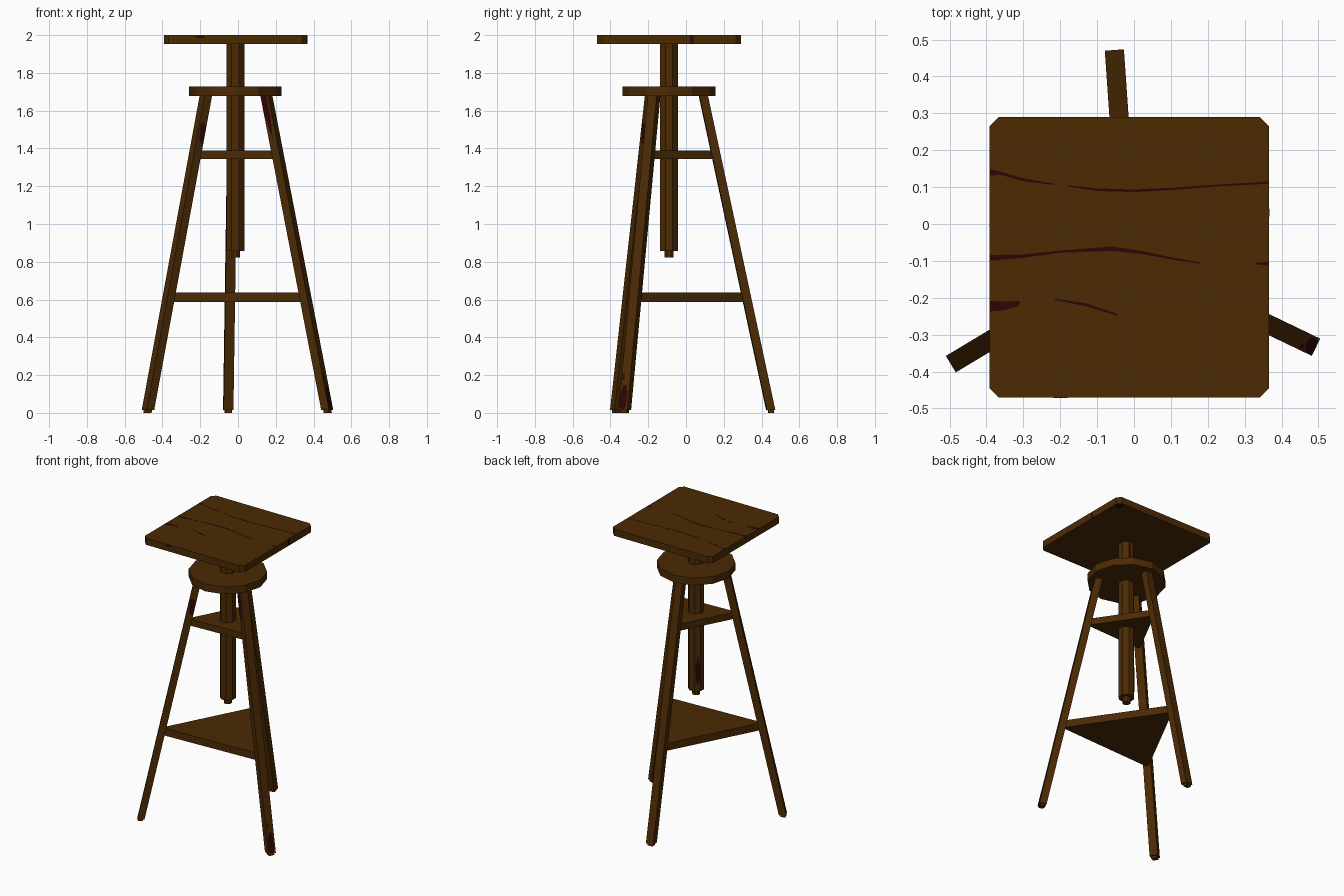
import bpy, bmesh, math
from mathutils import Vector

if "Cube" in bpy.data.objects:
    bpy.data.objects.remove(bpy.data.objects["Cube"])

CX, CY = -0.014, -0.09          # axis of the stand
ANGLES = {"back": 94, "left": 211, "right": 334.3}
Z_TOP = 1.685


def material(name, rgb):
    m = bpy.data.materials.new(name)
    m.diffuse_color = (*rgb, 1)
    m.use_nodes = True
    m.node_tree.nodes["Principled BSDF"].inputs["Base Color"].default_value = m.diffuse_color
    return m


WOOD = material("dark brown wood", (0.072, 0.0235, 0.0012))
STAIN = material("deep red brown stain", (0.028, 0.0012, 0.0018))


def make(name, verts, faces, mat=WOOD):
    me = bpy.data.meshes.new(name)
    me.from_pydata([tuple(v) for v in verts], [], faces)
    bm = bmesh.new()
    bm.from_mesh(me)
    if len(faces) > 1:
        bmesh.ops.recalc_face_normals(bm, faces=bm.faces)
    bm.to_mesh(me)
    bm.free()
    me.materials.append(mat)
    ob = bpy.data.objects.new(name, me)
    bpy.context.collection.objects.link(ob)
    return ob


def loft(name, low, high, mat=WOOD):
    """Solid between two matching outlines."""
    n = len(low)
    faces = [tuple(range(n))[::-1], tuple(range(n, 2 * n))]
    faces += [(i, (i + 1) % n, n + (i + 1) % n, n + i) for i in range(n)]
    return make(name, list(low) + list(high), faces, mat)


def prism(name, pts, z0, z1, mat=WOOD):
    return loft(name, [(x, y, z0) for x, y in pts], [(x, y, z1) for x, y in pts], mat)


def ngon(r, n, rot=0):
    return [(CX + r * math.cos(math.radians(rot + 360 * i / n)),
             CY + r * math.sin(math.radians(rot + 360 * i / n))) for i in range(n)]


def axis(key, z):
    """Centre of a leg at height z, with its outward and sideways directions."""
    a = math.radians(ANGLES[key])
    u = Vector((math.cos(a), math.sin(a), 0))
    v = Vector((-math.sin(a), math.cos(a), 0))
    r = 0.543 + (0.182 - 0.543) * z / 1.68
    return Vector((CX, CY, z)) + u * r, u, v


def section(key, z, hu, hv):
    c, u, v = axis(key, z)
    return [c + u * a * hu + v * b * hv for a, b in ((1, 1), (-1, 1), (-1, -1), (1, -1))]


# Square table top with clipped corners
x0, x1, y0, y1, c = -0.392, 0.366, -0.47, 0.29, 0.025
prism("table_top", [(x0 + c, y0), (x1 - c, y0), (x1, y0 + c), (x1, y1 - c),
                    (x1 - c, y1), (x0 + c, y1), (x0, y1 - c), (x0, y0 + c)], 1.953, 1.9994)

# Post, its tip, and the round collar
prism("post", ngon(0.051, 8, 22.5), 0.858, 1.955)
prism("post_tip", ngon(0.026, 8, 22.5), 0.822, 0.865)
prism("round_collar", ngon(0.245, 12), 1.677, 1.727)

# Legs with small feet
for key in ANGLES:
    loft(key + "_leg", section(key, 0.014, 0.023, 0.026), section(key, Z_TOP, 0.023, 0.026))
    loft(key + "_foot", section(key, 0.0, 0.015, 0.018), section(key, 0.02, 0.015, 0.018))

# Triangular shelves between the legs
for name, za, zb in (("upper_shelf", 1.345, 1.39), ("lower_shelf", 0.587, 0.637)):
    prism(name, [axis(k, (za + zb) / 2)[0].xy for k in ANGLES], za, zb)

# Cracks in the table top: (x, y, width) along each
cracks = [
    [(-.39, .14, .018), (-.36, .137, .008), (-.3, .12, .008), (-.22, .108, .004)],
    [(-.18, .103, .004), (-.1, .093, .007), (0, .09, .007), (.1, .095, .007), (.22, .104, .005), (.365, .112, .006)],
    [(-.39, -.092, .016), (-.3, -.087, .009), (-.2, -.075, .006), (-.06, -.067, .012),
     (.02, -.077, .008), (.1, -.093, .006), (.18, -.106, .004)],
    [(-.39, -.223, .028), (-.35, -.222, .024), (-.31, -.215, .012)],
    [(-.215, -.204, .004), (-.13, -.219, .008), (-.045, -.246, .005)],
    [(.33, -.107, .004), (.365, -.108, .01)],
]
for i, path in enumerate(cracks):
    prism("table_crack_%d" % i, [(x, y - w / 2) for x, y, w in path] +
          [(x, y + w / 2) for x, y, w in reversed(path)], 1.998, 2.0, STAIN)

# Small stains under a table corner and on the table rim
prism("table_underside_stain", [(.355, .24), (.355, .268), (.342, .28), (.315, .28), (.305, .255), (.33, .23)],
      1.952, 1.954, STAIN)
prism("front_rim_stain", [(-.22, y0 - .001), (-.18, y0 - .001), (-.18, y0 + .002), (-.22, y0 + .002)],
      1.986, 1.996, STAIN)
prism("right_rim_stain", [(x1 - .002, .02), (x1 + .001, .02), (x1 + .001, .04), (x1 - .002, .04)],
      1.955, 1.998, STAIN)


# Stains on single post faces: direction in degrees, points of (height, offset)
for deg, pts in ((135, [(.92, -.008), (.9, .012), (1.02, .017), (1.1, .004), (1.02, -.016)]),
                 (90, [(1.82, -.018), (1.82, -.006), (1.94, -.008), (1.94, -.018)])):
    a = math.radians(deg)
    verts = [(CX + .0482 * math.cos(a) - s * math.sin(a),
              CY + .0482 * math.sin(a) + s * math.cos(a), z) for z, s in pts]
    make("post_stain_%d" % deg, verts, [tuple(range(len(verts)))], STAIN)

# Stains on leg faces: leg, side (out, plus, minus), points of (height, offset)
stains = [
    ("right", "out", [(.03, -.024), (.016, .0), (.03, .014), (.1, .02), (.145, .01), (.15, -.008), (.11, -.022)]),
    ("right", "out", [(.175, -.02), (.175, -.006), (.205, -.008), (.205, -.02)]),
    ("right", "minus", [(1.45, .002), (1.56, .012), (1.68, .012), (1.68, -.022), (1.58, -.022)]),
    ("left", "plus", [(1.42, -.021), (1.44, .004), (1.52, .018), (1.54, .012), (1.52, -.021)]),
]
for key, side, pts in stains:
    verts = []
    for z, s in pts:
        p, u, v = axis(key, z)
        if side == "out":
            verts.append(p + u * 0.0242 + v * s)
        else:
            verts.append(p + v * (0.0272 if side == "plus" else -0.0272) + u * s)
    make("%s_leg_stain_%s_%d" % (key, side, len(pts)), verts, [tuple(range(len(verts)))], STAIN)
